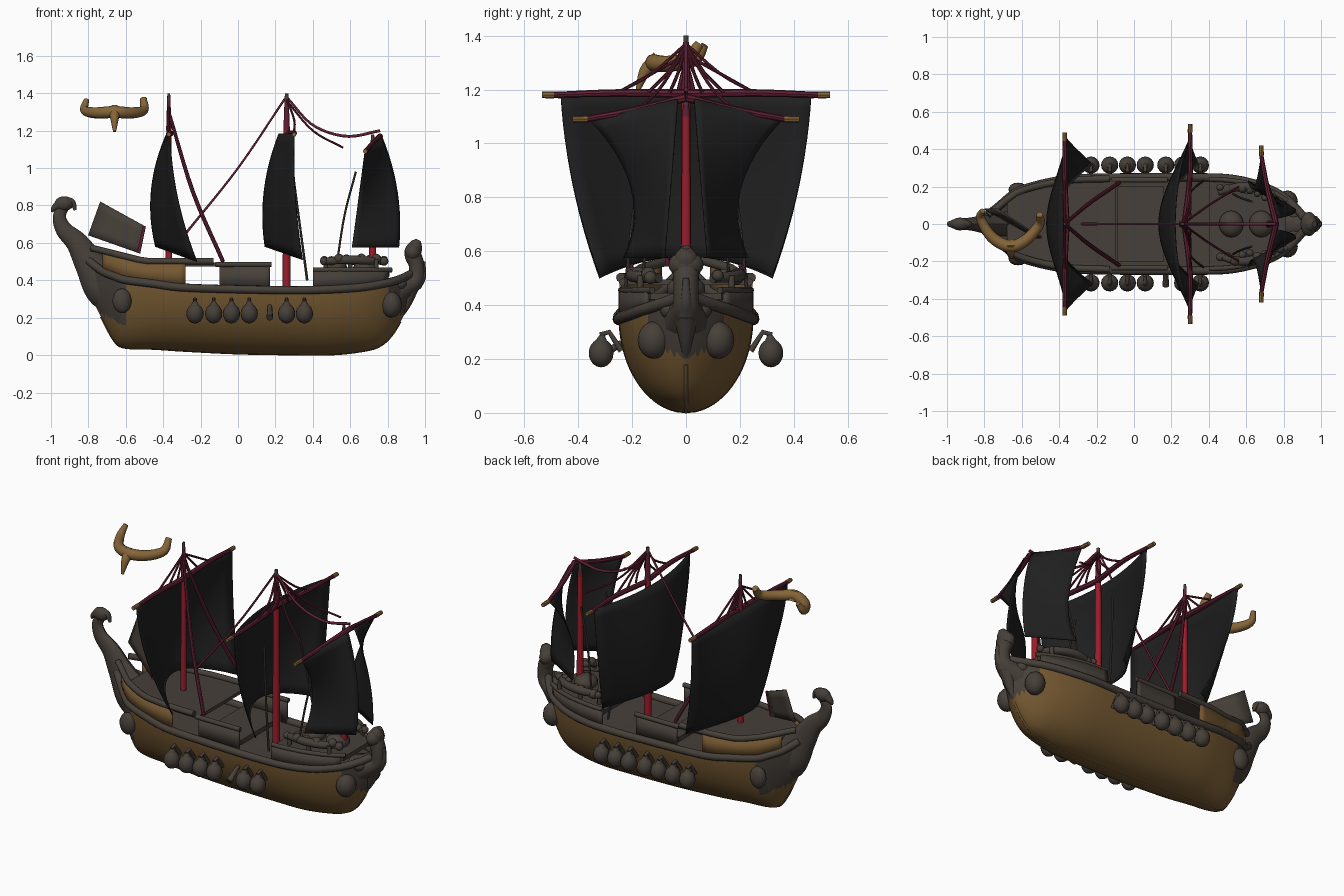
import bpy, bmesh, math, random
from mathutils import Vector

if "Cube" in bpy.data.objects:
    bpy.data.objects.remove(bpy.data.objects["Cube"])
random.seed(4)

def mat(name, r, g, b):
    m = bpy.data.materials.new(name)
    m.diffuse_color = (r, g, b, 1)
    m.use_nodes = True
    m.node_tree.nodes["Principled BSDF"].inputs["Base Color"].default_value = m.diffuse_color
    return m

WOOD = mat("hull_brown", 0.17, 0.095, 0.03)
DARK = mat("dark_timber", 0.062, 0.05, 0.041)
CLOTH = mat("black_cloth", 0.014, 0.014, 0.014)
RED = mat("mast_red", 0.33, 0.012, 0.024)
MAROON = mat("maroon_spar", 0.115, 0.014, 0.032)
GOLD = mat("horn_gold", 0.235, 0.13, 0.04)

def add(name, mesh, *mats):
    o = bpy.data.objects.new(name, mesh)
    bpy.context.collection.objects.link(o)
    for m in mats:
        o.data.materials.append(m)
    return o

def from_bm(name, bm, *mats, smooth=True):
    me = bpy.data.meshes.new(name)
    bmesh.ops.recalc_face_normals(bm, faces=bm.faces[:])
    bm.to_mesh(me)
    bm.free()
    o = add(name, me, *mats)
    if smooth:
        bpy.ops.object.select_all(action='DESELECT')
        o.select_set(True)
        bpy.context.view_layer.objects.active = o
        bpy.ops.object.shade_smooth_by_angle(angle=math.radians(40))
    return o

def spline(pts, n):
    # Catmull-Rom through tuples of any length
    pts = [Vector(p) for p in pts]
    out, m = [], len(pts) - 1
    for i in range(n + 1):
        f = i / n * m
        k = min(int(f), m - 1)
        t = f - k
        p1, p2 = pts[k], pts[k + 1]
        p0 = pts[k - 1] if k else 2 * p1 - p2
        p3 = pts[k + 2] if k + 2 <= m else 2 * p2 - p1
        out.append(p1 + 0.5 * t * (p2 - p0 + t * (2 * p0 - 5 * p1 + 4 * p2 - p3 + t * (3 * (p1 - p2) + p3 - p0))))
    return out

def tube(name, pts, m, n=0, res=3, flat=1.0):
    # points are (x, y, z, radius)
    pts = spline(pts, n) if n else [Vector(p) for p in pts]
    cu = bpy.data.curves.new(name, 'CURVE')
    cu.dimensions = '3D'
    cu.bevel_depth, cu.bevel_resolution, cu.use_fill_caps = 1, res, True
    s = cu.splines.new('POLY')
    s.points.add(len(pts) - 1)
    for p, q in zip(s.points, pts):
        p.co = (q[0], q[1], q[2], 1)
        p.radius = q[3]
    tmp = add("tmp", cu)
    bpy.context.view_layer.update()
    me = bpy.data.meshes.new_from_object(tmp.evaluated_get(bpy.context.evaluated_depsgraph_get()))
    bpy.data.objects.remove(tmp)
    bm = bmesh.new()
    bm.from_mesh(me)
    for v in bm.verts:
        v.co.y *= flat
    return from_bm(name, bm, m)

def grid(name, fn, nu, nv, *mats, rule=None, thick=0, smooth=True):
    bm = bmesh.new()
    vs = [[bm.verts.new(fn(i / nu, j / nv)) for j in range(nv + 1)] for i in range(nu + 1)]
    for i in range(nu):
        for j in range(nv):
            f = bm.faces.new((vs[i][j], vs[i + 1][j], vs[i + 1][j + 1], vs[i][j + 1]))
            if rule:
                f.material_index = rule(f.calc_center_median())
    o = from_bm(name, bm, *mats, smooth=smooth)
    if thick:
        md = o.modifiers.new("thick", 'SOLIDIFY')
        md.thickness, md.offset = thick, 0
    return o

def ball(name, c, r, m, scale=(1, 1, 1)):
    bm = bmesh.new()
    bmesh.ops.create_uvsphere(bm, u_segments=16, v_segments=10, radius=r)
    for v in bm.verts:
        v.co = Vector(c) + Vector([a * b for a, b in zip(v.co, scale)])
    return from_bm(name, bm, m)

# Hull stations: x, keel height, half width, rim height
ST = spline([(-.82, .38, .02, .53), (-.73, .2, .09, .46), (-.66, .07, .15, .43), (-.6, .035, .185, .41),
             (-.45, .03, .225, .39), (-.3, .02, .245, .37), (0, .005, .25, .36), (.3, 0, .25, .355),
             (.5, 0, .245, .36), (.65, .015, .215, .37), (.75, .04, .175, .385), (.82, .1, .13, .4),
             (.88, .2, .07, .42), (.92, .3, .02, .44)], 52)

def at(x):
    for a, b in zip(ST, ST[1:]):
        if x <= b[0]:
            return a.lerp(b, max(0, (x - a[0]) / (b[0] - a[0])))
    return ST[-1]

def hull(u, v):
    x, k, w, top = ST[round(u * 52)]
    s = v * 2 - 1
    t = abs(s) ** 1.6
    return (x, math.copysign(w * math.sqrt(max(0, 1 - (1 - t) ** 2)), s), k + (top - k) * t)

def hull_colour(c):
    ends = (c.x > .8 and c.z > .2 + abs(c.y) * .4) or (c.x < -.6 and c.z > .22 - (c.x + .72) * .6)
    return 1 if ends or c.z > at(c.x)[3] - .03 else 0

grid("hull", hull, 52, 36, WOOD, DARK, rule=hull_colour)
grid("main_deck", lambda u, v: (ST[round(u * 52)][0], ST[round(u * 52)][2] * .98 * (2 * v - 1),
                                ST[round(u * 52)][3] - .015), 52, 2, DARK)
tube("keel_strip", [(s[0], 0, s[1] + .006, .008) for s in ST[4:48]], WOOD)

def wall(name, x0, x1, z0, z1, m, k=.97):
    # Side walls that follow the hull outline
    for s in (-1, 1):
        def f(u, v):
            x = x0 + (x1 - x0) * u
            return (x, s * at(x)[2] * k, z0(x) + (z1(x) - z0(x)) * v)
        grid(name, f, 14, 1, m, thick=.016)

def platform(name, x0, x1, z0, z1, k):
    bm = bmesh.new()
    xs = [x0 + (x1 - x0) * i / 10 for i in range(11)]
    ring = [(x, at(x)[2] * k) for x in xs] + [(x, -at(x)[2] * k) for x in xs[::-1]]
    f = bm.faces.new([bm.verts.new((x, y, z0)) for x, y in ring])
    for v in [g for g in bmesh.ops.extrude_face_region(bm, geom=[f])['geom'] if isinstance(g, bmesh.types.BMVert)]:
        v.co.z = z1
    return from_bm(name, bm, DARK, smooth=False)

rim = lambda x: at(x)[3] - .01
front_top = lambda x: .49 + max(0, -x - .5) * .25
wall("front_bulwark", -.72, -.28, rim, front_top, WOOD)
wall("waist_bulwark", -.1, .17, rim, lambda x: .48, DARK, .93)
wall("aft_bulwark", .4, .8, rim, lambda x: .45, DARK)
platform("front_deck", -.68, -.1, .475, .495, .95)
platform("aft_deck", .4, .81, .42, .445, .95)
platform("waist_bench_deck", -.09, .16, .37, .4, .8)
for s in (-1, 1):
    # Wales and rails
    tube("rim_wale", [(p[0], s * p[2], p[3] - .008, .022) for p in ST[1:]], DARK)
    tube("front_rail", [(x / 100, s * at(x / 100)[2] * .97, front_top(x / 100) + .012, .018) for x in range(-78, -8, 5)], DARK)
    tube("waist_rail", [(x / 100, s * .235, .485, .014) for x in range(-12, 19, 6)], DARK)
    tube("aft_rail", [(x / 100, s * at(x / 100)[2] * .96, .455, .013) for x in range(40, 83, 6)], DARK)
    tube("aft_upper_rail", [(.45, s * .17, .5, .018), (.58, s * .2, .51, .024), (.7, s * .17, .505, .022),
                            (.78, s * .1, .5, .018)], DARK, 16)
    for x in (.47, .6, .74):
        tube("aft_post", [(x, s * .17, .43, .012), (x, s * .17, .51, .012)], DARK)
    for i in range(9):
        x = .46 + .04 * i
        ball("aft_carving", (x, s * (at(x)[2] * .8 + random.uniform(-.03, .01)), .51 + random.uniform(-.01, .01)),
             random.uniform(.018, .028), DARK)
    # Round bosses on both ends
    ball("prow_boss", (-.62, s * .185, .29), .06, DARK, (.85, .6, 1.1))
    ball("stern_boss", (.82, s * .12, .27), .066, DARK, (.85, .9, 1.05))
    # Hanging pots along the sides
    for i, x in enumerate((-.23, -.13, -.035, .06, .17, .26, .355)):
        if i == 4 and s < 0:
            tube("bare_bracket", [(x, -.24, .26, .012), (x, -.33, .2, .018)], DARK)
            continue
        ball("pot", (x, s * .315, .222), .046, DARK, (1, 1, 1.15))
        tube("pot_neck", [(x, s * .315, .255, .03), (x, s * .31, .295, .006)], DARK)
        tube("pot_bracket", [(x, s * .24, .23, .012), (x, s * .285, .3, .01), (x, s * .32, .29, .009)], DARK)
    ball("prow_eye_ridge", (.86, s * .05, .38), .045, DARK, (1, 1, .8))
for x in (.52, .68):
    ball("deck_stores", (x, 0, .46), .055, DARK, (1.2, 1.3, .9))

# Curved prow with its beast head
tube("prow_neck", [(-.6, 0, .33, .12), (-.7, 0, .37, .125), (-.79, 0, .49, .085), (-.86, 0, .6, .06),
                   (-.93, 0, .67, .045), (-.955, 0, .74, .035), (-.93, 0, .8, .03)], DARK, 36, 4, .62)
ball("prow_head", (-.93, 0, .81), .046, DARK, (1.1, .75, .85))
tube("prow_beak", [(-.95, 0, .81, .03), (-.985, 0, .785, .016), (-.995, 0, .765, .005)], DARK, 8)
tube("prow_crest", [(-.92, 0, .83, .02), (-.885, 0, .815, .018), (-.87, 0, .775, .008)], DARK, 8)
# Stern figure
tube("stern_figure", [(.82, 0, .33, .085), (.88, 0, .36, .07), (.95, 0, .4, .045), (.955, 0, .48, .042),
                      (.935, 0, .54, .045), (.95, 0, .585, .038), (.965, 0, .615, .015)], DARK, 30, 4, 1.1)
ball("stern_head", (.935, 0, .55), .05, DARK, (.9, 1.3, 1))
tube("stern_spur", [(.95, 0, .38, .04), (.985, 0, .42, .022), (.99, 0, .5, .012)], DARK, 10)
tube("stern_stem", [(.86, 0, .2, .015), (.9, 0, .27, .025), (.92, 0, .36, .05)], DARK, 8)

# Angled screen behind the prow
C = [Vector(p) for p in ((-.8, .08, .64), (-.735, .08, .82), (-.53, -.07, .545), (-.5, -.07, .69))]
grid("prow_screen", lambda u, v: C[0].lerp(C[1], v).lerp(C[2].lerp(C[3], v), u), 4, 4, DARK, thick=.008)
tube("screen_edge", [(*C[2], .008), (*C[3], .008)], MAROON)

# Masts
for n, x, z0, z1, top, r in (("fore", -.37, .37, 1.2, 1.4, .018), ("main", .26, .34, 1.2, 1.4, .022), ("aft", .72, .43, 1.1, 1.18, .02)):
    tube(n + "_mast", [(x, 0, z0, r), (x, 0, z1, r * .75)], RED)
    tube(n + "_mast_top", [(x, 0, z1, r * .8), (x, 0, top - .03, r * .5)], MAROON)
    tube(n + "_mast_tip", [(x, 0, top - .04, r * .55), (x, 0, top, r * .4)], DARK)

def sym(name, pts, m, n=10):
    for s in (-1, 1):
        tube(name, [(p[0], s * p[1], p[2], p[3]) for p in pts], m, n, 2)

# Yards, gold tips and fan stays
for n, x, w, xm, top in (("fore", -.37, .49, -.37, 1.33), ("main", .3, .535, .26, 1.37)):
    sym(n + "_yard", [(xm + .01, 0, 1.185, .016), (x, w * .5, 1.187, .014), (x, w - .04, 1.18, .011)], MAROON)
    sym(n + "_yard_tip", [(x, w - .045, 1.18, .013), (x, w, 1.18, .012)], GOLD, 2)
    for y in (.06, .14, .25):
        sym(n + "_stay", [(xm, 0, top, .006), (x, y * .5, 1.26, .006), (x, y, 1.19, .006)], MAROON, 6)
sym("aft_yard", [(.76, 0, 1.17, .016), (.715, .18, 1.125, .014), (.68, .37, 1.09, .011)], MAROON)
sym("aft_yard_tip", [(.682, .365, 1.09, .013), (.68, .42, 1.09, .012)], GOLD, 2)

# Rigging
sym("fore_shroud", [(-.37, 0, 1.3, .009), (-.24, .11, .87, .011), (-.08, .22, .5, .011)], MAROON)
tube("fore_stay", [(.25, 0, 1.37, .006), (0, 0, 1, .006), (-.28, 0, .65, .007)], MAROON, 14)
tube("aft_stay", [(.26, 0, 1.38, .007), (.4, 0, 1.23, .007), (.58, 0, 1.17, .008), (.76, 0, 1.2, .008)], MAROON, 16)
sym("main_backstay", [(.26, 0, 1.36, .006), (.4, .1, 1.2, .006), (.56, .2, 1.11, .006)], MAROON)
sym("main_sheet", [(.29, .16, 1.0, .006), (.33, .2, .7, .006), (.37, .23, .4, .007)], DARK)
sym("aft_sheet", [(.63, .12, .98, .006), (.57, .14, .75, .006), (.53, .16, .5, .006)], DARK)

# Sails: xe and xc give the edge and centre line bulge
def square_sail(name, xe, xc, zc, zk):
    def f(u, v):
        u = 2 * u - 1
        w = .465 - .04 * v - .105 * v * v
        a, b = xc(v), xe(v)
        zb = zc + (zk - zc) * u * u
        return (a + (b - a) * u * u, u * w, 1.185 - v * (1.185 - zb))
    grid(name, f, 16, 12, CLOTH, thick=.006)

square_sail("fore_sail", lambda v: -.365 + .02 * v + .125 * v * v, lambda v: -.38 - .27 * v + .21 * v * v, .58, .5)
square_sail("main_sail", lambda v: .3 - .02 * v + .065 * v * v, lambda v: .22 - .24 * v + .165 * v * v, .58, .51)
for s in (-1, 1):
    def half(u, v):
        xi, xo = .77 + .24 * v - .15 * v * v, .68 - .07 * v
        yi, yo = .03 + .05 * v, .36 - .5 * v + .37 * v * v
        zt = 1.165 - .075 * u
        return (xi + (xo - xi) * u, s * (yi + (yo - yi) * u), zt + (.575 - zt) * v)
    grid("aft_sail", half, 10, 12, CLOTH, thick=.006)

# Floating horned ornament ahead of the fore mast
tube("horns", [(-.81, .07, 1.365, .014), (-.82, .03, 1.31, .024), (-.76, -.07, 1.295, .03), (-.66, -.12, 1.3, .032),
               (-.57, -.08, 1.295, .03), (-.505, .0, 1.31, .026), (-.505, .05, 1.37, .018)], GOLD, 36, 4)
tube("horn_spur", [(-.66, -.1, 1.31, .035), (-.66, -.15, 1.27, .024), (-.66, -.18, 1.195, .008)], GOLD, 10)
